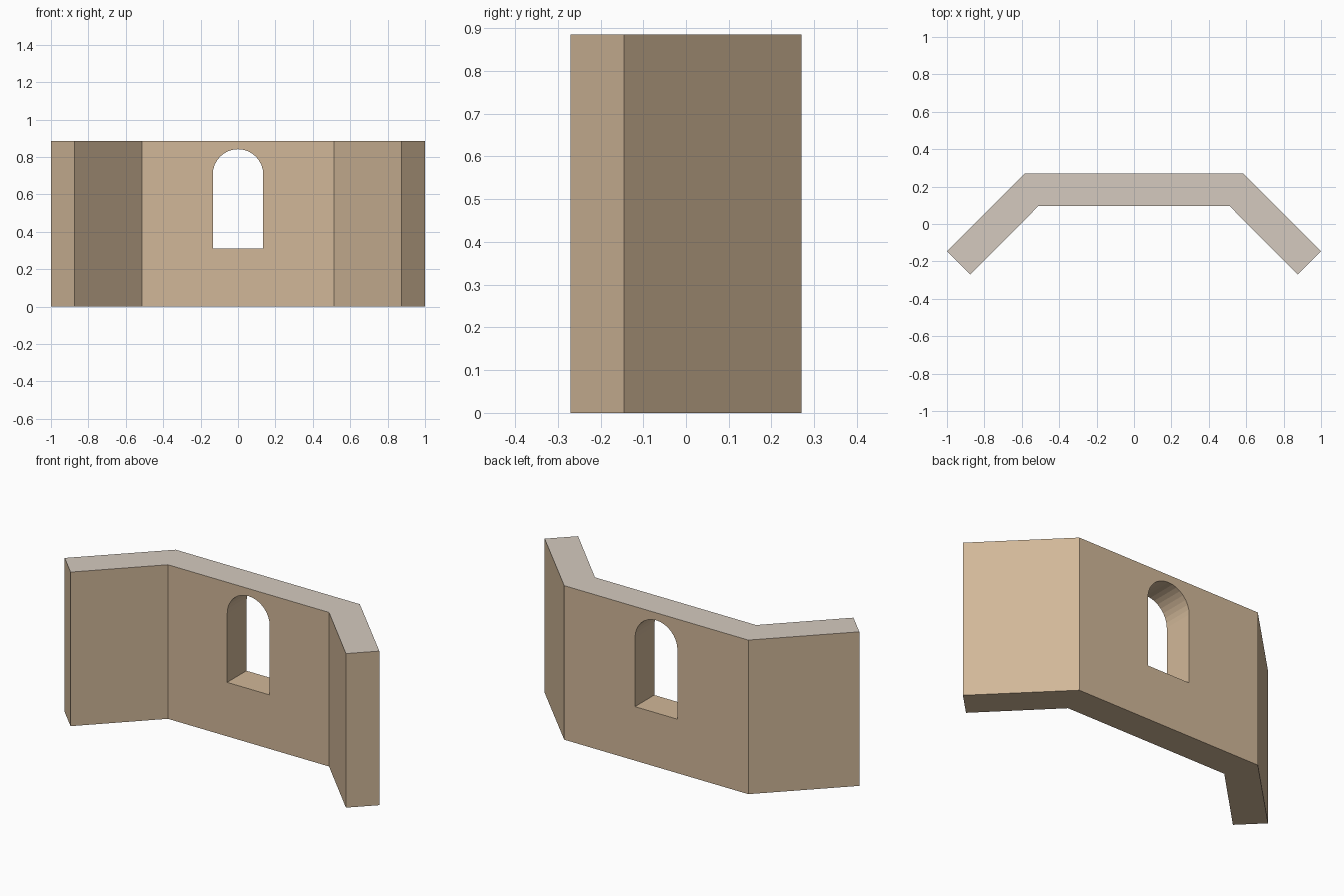
import bpy, bmesh
from math import sin, cos, pi
from mathutils import Vector

if "Cube" in bpy.data.objects:
    bpy.data.objects.remove(bpy.data.objects["Cube"])

HEIGHT = 0.885


def material(name, srgb):
    color = [(c / 255) ** 2.2 for c in srgb] + [1]
    mat = bpy.data.materials.new(name)
    mat.use_nodes = True
    mat.diffuse_color = color
    mat.node_tree.nodes["Principled BSDF"].inputs["Base Color"].default_value = color
    return mat


def prism(name, outline, offset):
    """Extrude a closed 3D outline along an offset."""
    bm = bmesh.new()
    face = bm.faces.new([bm.verts.new(p) for p in outline])
    extruded = bmesh.ops.extrude_face_region(bm, geom=[face])["geom"]
    verts = [v for v in extruded if isinstance(v, bmesh.types.BMVert)]
    bmesh.ops.translate(bm, verts=verts, vec=Vector(offset))
    bmesh.ops.recalc_face_normals(bm, faces=bm.faces)
    mesh = bpy.data.meshes.new(name)
    bm.to_mesh(mesh)
    bm.free()
    obj = bpy.data.objects.new(name, mesh)
    bpy.context.collection.objects.link(obj)
    return obj


# Wall plan: straight middle with two angled wings
half = [(0.585, 0.27), (1, -0.145), (0.875, -0.27), (0.512, 0.095)]
plan = half + [(-x, y) for x, y in reversed(half)]
wall = prism("bay_wall", [(x, y, 0) for x, y in plan], (0, 0, HEIGHT))

# Arched window opening
radius, sill, spring, steps = 0.135, 0.31, 0.707, 16
arch = [(radius * cos(pi * i / steps), spring + radius * sin(pi * i / steps))
        for i in range(steps + 1)]
opening = [(-radius, sill), (radius, sill)] + arch
cutter = prism("window_cutter", [(x, -0.1, z) for x, z in opening], (0, 0.6, 0))
cutter.hide_render = True

cut = wall.modifiers.new("window", "BOOLEAN")
cut.operation = "DIFFERENCE"
cut.solver = "EXACT"
cut.object = cutter
bpy.context.view_layer.objects.active = wall
bpy.ops.object.modifier_apply(modifier=cut.name)
bpy.data.objects.remove(cutter)

# Plaster walls with a paler cut top
wall.data.materials.clear()
wall.data.materials.append(material("tan plaster", (208, 182, 151)))
wall.data.materials.append(material("pale grey top", (212, 201, 189)))
for poly in wall.data.polygons:
    poly.use_smooth = False
    poly.material_index = int(poly.center.z > HEIGHT - 0.001)
